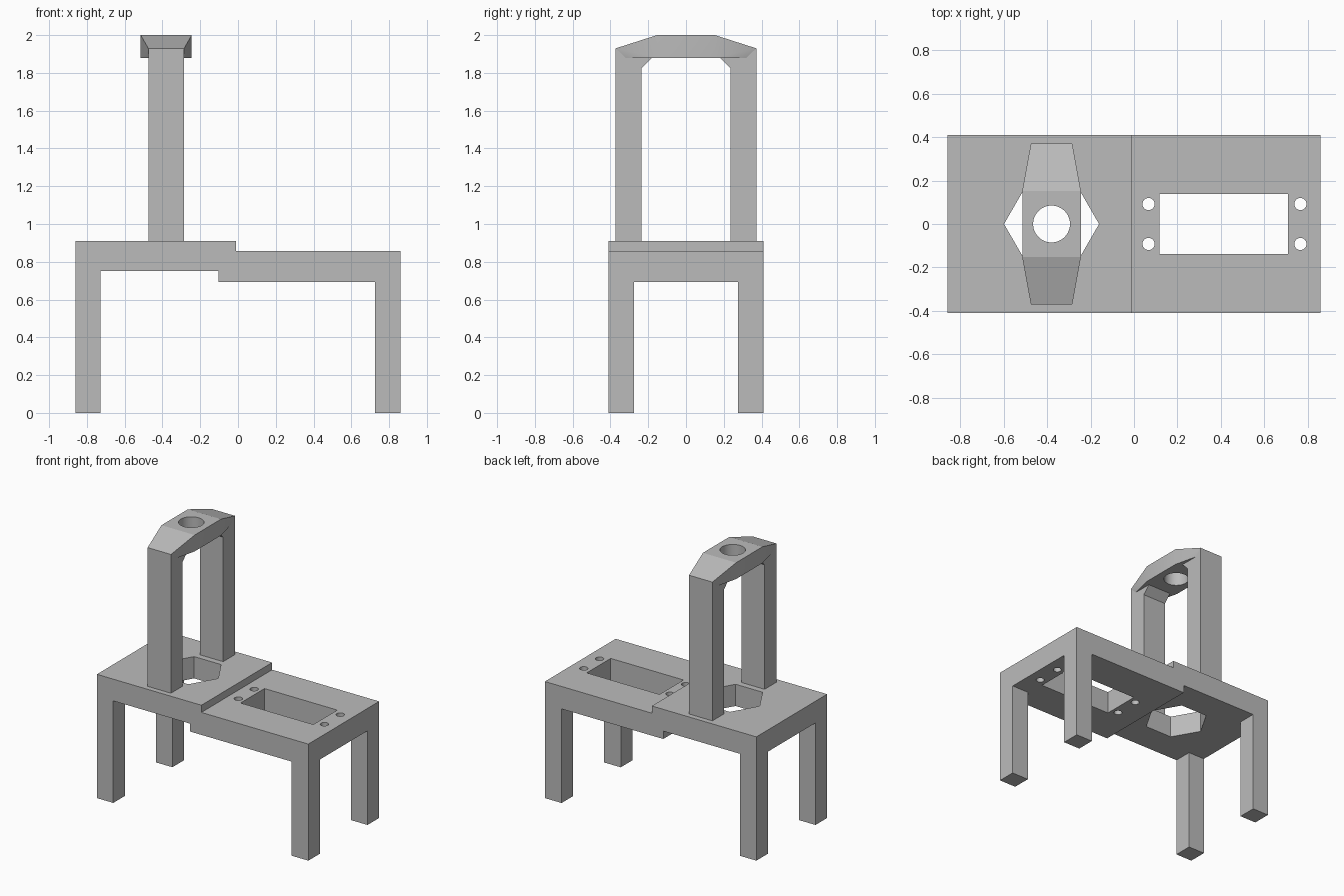
import bpy, bmesh, math
from mathutils import Vector

if "Cube" in bpy.data.objects:
    bpy.data.objects.remove(bpy.data.objects["Cube"])

grey = bpy.data.materials.new("plain_grey")
grey.diffuse_color = (0.5, 0.5, 0.5, 1)
grey.use_nodes = True
grey.node_tree.nodes["Principled BSDF"].inputs["Base Color"].default_value = grey.diffuse_color


def make_object(name, bm):
    bmesh.ops.recalc_face_normals(bm, faces=bm.faces)
    mesh = bpy.data.meshes.new(name)
    bm.to_mesh(mesh)
    bm.free()
    mesh.materials.append(grey)
    obj = bpy.data.objects.new(name, mesh)
    bpy.context.collection.objects.link(obj)
    return obj


def prism(name, points, axis, low, high):
    """Extrude a 2D outline along x, y or z."""
    place = {"x": lambda a, b: (low, a, b),
             "y": lambda a, b: (a, low, b),
             "z": lambda a, b: (a, b, low)}[axis]
    bm = bmesh.new()
    face = bm.faces.new([bm.verts.new(place(*p)) for p in points])
    ext = bmesh.ops.extrude_face_region(bm, geom=[face])
    shift = Vector([(high - low) * (axis == k) for k in "xyz"])
    bmesh.ops.translate(bm, vec=shift,
                        verts=[e for e in ext["geom"] if isinstance(e, bmesh.types.BMVert)])
    return make_object(name, bm)


def ring(cx, cy, r, n):
    return [(cx + r * math.cos(2 * math.pi * i / n),
             cy + r * math.sin(2 * math.pi * i / n)) for i in range(n)]


def combine(obj, other, operation):
    mod = obj.modifiers.new(operation.lower(), "BOOLEAN")
    mod.operation = operation
    mod.solver = "EXACT"
    mod.object = other
    bpy.context.view_layer.objects.active = obj
    bpy.ops.object.modifier_apply(modifier=mod.name)
    bpy.data.objects.remove(other)


# Table block with a stepped top
W = 0.411
table = prism("stepped_table", [(-0.86, 0), (0.86, 0), (0.86, 0.857), (-0.01, 0.857),
                                (-0.01, 0.91), (-0.86, 0.91)], "y", -W, W)


def tunnel(x0, x1, half_width):
    """Stepped space under the table."""
    outline = [(x0, -0.1), (x1, -0.1), (x1, 0.692), (-0.103, 0.692),
               (-0.103, 0.75), (x0, 0.75)]
    return prism("tunnel_cutter", outline, "y", -half_width, half_width)


# Spaces between the legs, in both directions
combine(table, tunnel(-0.727, 0.724, 0.6), "DIFFERENCE")
combine(table, tunnel(-1.0, 1.0, 0.276), "DIFFERENCE")

# Hexagonal hole, rectangular slot and four screw holes
CX = -0.38
openings = [ring(CX, 0, 0.219, 6),
            [(0.118, -0.139), (0.71, -0.139), (0.71, 0.139), (0.118, 0.139)]]
openings += [ring(x, y, 0.028, 32) for x in (0.067, 0.767) for y in (-0.092, 0.092)]
for outline in openings:
    combine(table, prism("hole_cutter", outline, "z", 0.5, 1.2), "DIFFERENCE")

# Arch: two posts with angled inner corners
half = [(0.372, 0.91), (0.372, 1.93), (0.15, 1.99)]
inner = [(0.18, 1.88), (0.235, 1.825), (0.235, 0.91)]
outline = half + [(-y, z) for y, z in reversed(half)]
outline += [(-y, z) for y, z in reversed(inner)] + inner
arch = prism("arch", outline, "x", CX - 0.095, CX + 0.095)

# Wide tapered cap on the arch
bm = bmesh.new()
for sx in (-1, 1):
    for sy in (-1, 1):
        for x, y, z in ((0.135, 0.153, 1.88), (0.135, 0.153, 2.0),
                        (0.095, 0.372, 1.93), (0.095, 0.32, 1.88)):
            bm.verts.new((CX + sx * x, sy * y, z))
bmesh.ops.convex_hull(bm, input=bm.verts)
bmesh.ops.dissolve_limit(bm, angle_limit=0.01, verts=bm.verts, edges=bm.edges)
combine(arch, make_object("cap", bm), "UNION")

# Round hole through the cap
combine(arch, prism("hole_cutter", ring(CX, 0, 0.085, 48), "z", 1.7, 2.2), "DIFFERENCE")

for obj in (table, arch):
    bpy.ops.object.select_all(action="DESELECT")
    obj.select_set(True)
    bpy.context.view_layer.objects.active = obj
    bpy.ops.object.shade_smooth_by_angle(angle=math.radians(15))
